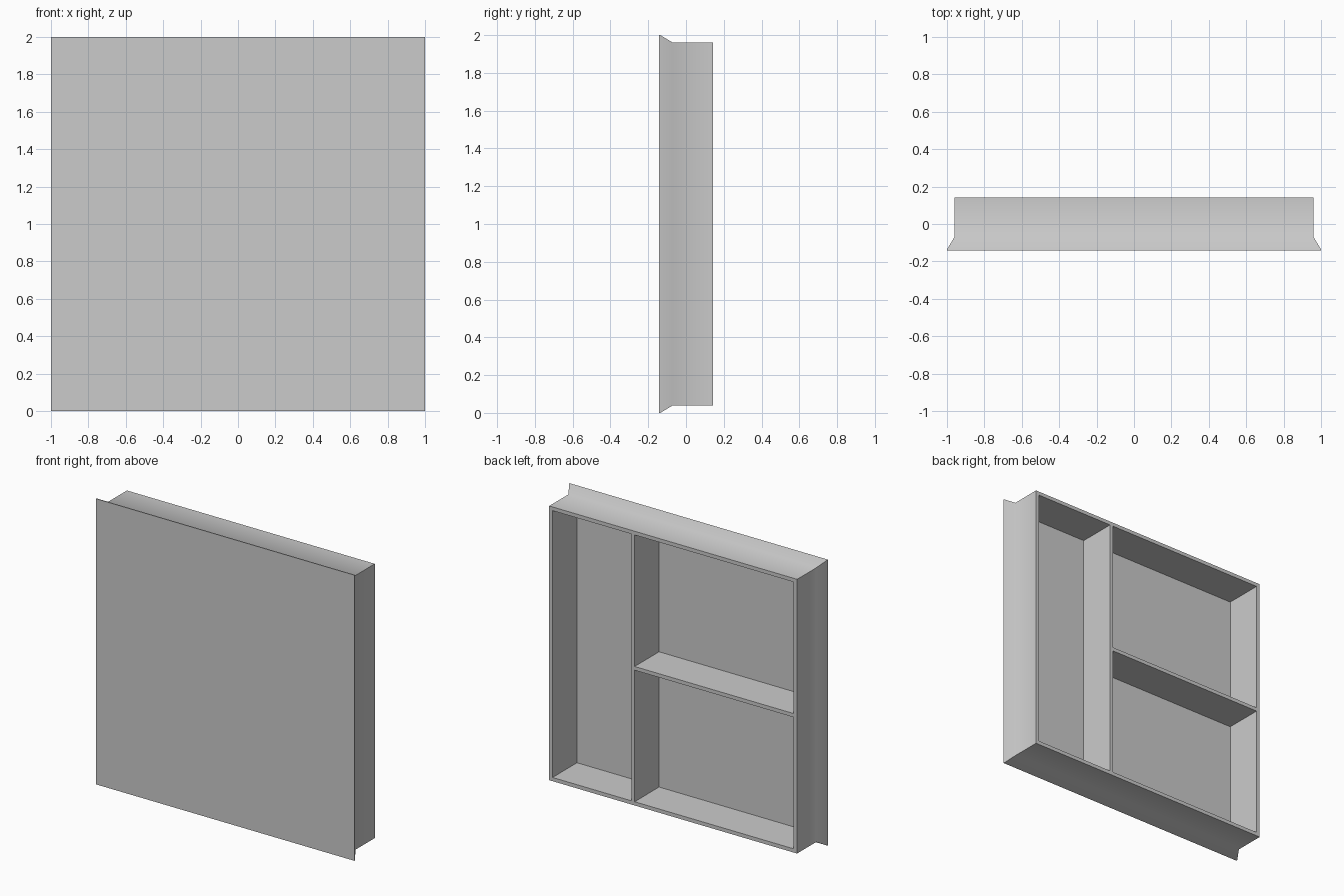
import bpy
import bmesh
import math

cube = bpy.data.objects.get("Cube")
if cube:
    bpy.data.objects.remove(cube, do_unlink=True)

FRONT, BACK, FLOOR = -0.142, 0.142, -0.128
OUTER, WALL = 0.96, 0.026
INNER = OUTER - WALL
MID_Z = 1.0

grey = bpy.data.materials.new("plain grey")
grey.use_nodes = True
colour = (0.6, 0.6, 0.6, 1)
grey.diffuse_color = colour
grey.node_tree.nodes["Principled BSDF"].inputs["Base Color"].default_value = colour


def add_object(name, bm):
    bmesh.ops.recalc_face_normals(bm, faces=bm.faces[:])
    mesh = bpy.data.meshes.new(name)
    bm.to_mesh(mesh)
    bm.free()
    mesh.materials.append(grey)
    obj = bpy.data.objects.new(name, mesh)
    bpy.context.collection.objects.link(obj)
    return obj


def square_ring(bm, half, y):
    corners = ((-1, -1), (1, -1), (1, 1), (-1, 1))
    return [bm.verts.new((sx * half, y, MID_Z + sz * half)) for sx, sz in corners]


def divider(name, x0, x1, z0, z1):
    bm = bmesh.new()
    bmesh.ops.create_cube(bm, size=1)
    for v in bm.verts:
        v.co = (x1 if v.co.x > 0 else x0,
                BACK if v.co.y > 0 else FLOOR,
                z1 if v.co.z > 0 else z0)
    return add_object(name, bm)


# Tray: front panel, thin lip, flare, side walls, back rim, inner walls, floor
profile = [(1.0, FRONT), (1.0, FRONT + 0.006), (OUTER, -0.07),
           (OUTER, BACK), (INNER, BACK), (INNER, FLOOR)]
bm = bmesh.new()
rings = [square_ring(bm, half, y) for half, y in profile]
bm.faces.new(rings[0])
for a, b in zip(rings, rings[1:]):
    for i in range(4):
        j = (i + 1) % 4
        bm.faces.new((a[i], a[j], b[j], b[i]))
bm.faces.new(rings[-1])
tray = add_object("tray", bm)

# Soft bend along the flare, sharp corners elsewhere
bpy.ops.object.select_all(action="DESELECT")
tray.select_set(True)
bpy.context.view_layer.objects.active = tray
bpy.ops.object.shade_smooth_by_angle(angle=math.radians(40))

# Dividers: a narrow full-height bay, and two equal bays beside it
split = INNER / 3
half = WALL / 2
divider("upright_divider", split - half, split + half, MID_Z - INNER, MID_Z + INNER)
divider("level_divider", -INNER, split - half, MID_Z - half, MID_Z + half)
